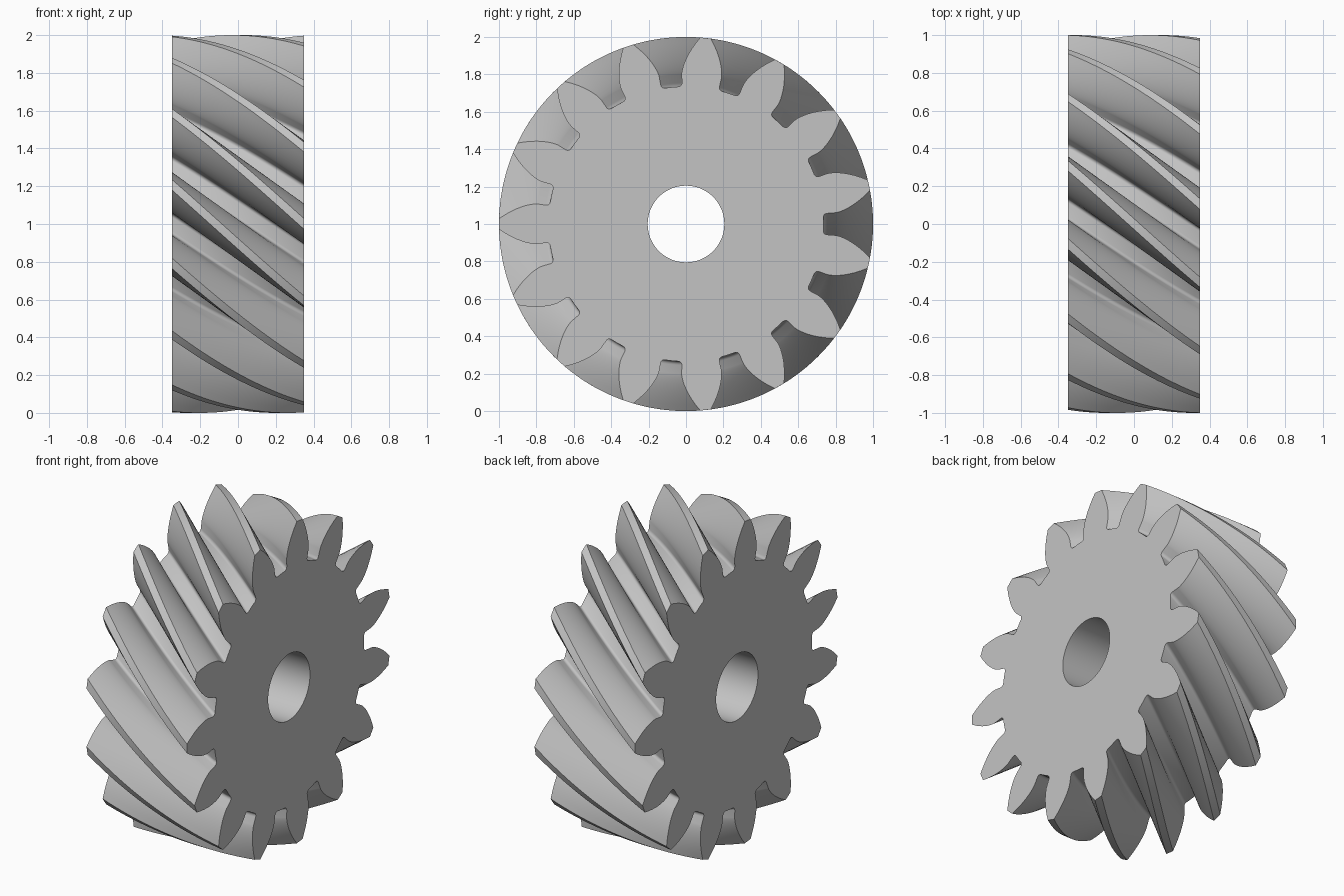
import bpy, bmesh
from math import pi, sin, cos, tan, acos, asin, sqrt, atan2, hypot, radians

cube = bpy.data.objects.get("Cube")
if cube:
    bpy.data.objects.remove(cube)

# Gear proportions
TEETH = 15
HALF_WIDTH = 0.35
TWIST = radians(36)
TIP, BORE = 1.0, 0.205
MODULE = 2 * TIP / (TEETH + 2)
PITCH = MODULE * TEETH / 2
ROOT = PITCH - 1.25 * MODULE
PRESSURE = radians(24.8)
BASE = PITCH * cos(PRESSURE)
FILLET = 0.02
SLICES, FLANK, ARC, BORE_SIDES = 28, 9, 5, 64


def involute(angle):
    return tan(angle) - angle


def half_tooth():
    """Polar points (radius, angle from gap centre), gap floor to tooth tip."""
    half_pitch = pi / TEETH
    base_half = half_pitch / 2 + involute(PRESSURE)
    wall = half_pitch - base_half
    centre_r = ROOT + FILLET
    centre_a = wall - asin(FILLET / centre_r)
    points = [(ROOT, 0.0)]
    # rounded corner between gap floor and tooth wall
    for i in range(ARC + 1):
        a = centre_a + pi + (wall - pi / 2 - centre_a) * i / ARC
        u = centre_r * cos(centre_a) + FILLET * cos(a)
        v = centre_r * sin(centre_a) + FILLET * sin(a)
        points.append((hypot(u, v), atan2(v, u)))
    # involute flank, spaced closer near its start
    for i in range(FLANK + 1):
        r = BASE + (TIP - BASE) * (i / FLANK) ** 1.5
        points.append((r, wall + involute(acos(min(1, BASE / r)))))
    points.append((TIP, half_pitch))
    return points


def gear_outline():
    half = half_tooth()
    step = 2 * pi / TEETH
    tooth = half + [(r, step - a) for r, a in half[-2:0:-1]]
    start = pi - step / 2  # puts one tooth on the front at the right face
    return [(r, start + k * step + a) for k in range(TEETH) for r, a in tooth]


def sweep(bm, outline, twist, slices):
    """Skin an outline along x with a twist; return its two end loops."""
    rings = []
    for s in range(slices + 1):
        t = s / slices
        x, turn = HALF_WIDTH * (2 * t - 1), twist * (t - 1)
        rings.append([bm.verts.new((x, r * cos(a + turn), 1 + r * sin(a + turn)))
                      for r, a in outline])
    n = len(outline)
    for low, high in zip(rings, rings[1:]):
        for i in range(n):
            j = (i + 1) % n
            bm.faces.new((low[i], low[j], high[j], high[i]))
    return [[bm.edges.get((ring[i], ring[(i + 1) % n])) for i in range(n)]
            for ring in (rings[0], rings[-1])]


# Toothed body with a straight bore and flat end faces
bm = bmesh.new()
teeth_ends = sweep(bm, gear_outline(), TWIST, SLICES)
bore = [(BORE, 2 * pi * i / BORE_SIDES) for i in range(BORE_SIDES)]
bore_ends = sweep(bm, bore, 0, 1)
for outer, inner in zip(teeth_ends, bore_ends):
    bmesh.ops.triangle_fill(bm, edges=outer + inner, use_beauty=True)
bmesh.ops.recalc_face_normals(bm, faces=bm.faces)

mesh = bpy.data.meshes.new("helical_gear")
bm.to_mesh(mesh)
bm.free()
gear = bpy.data.objects.new("helical_gear", mesh)
bpy.context.collection.objects.link(gear)

# Plain grey metal
grey = bpy.data.materials.new("light_grey")
grey.use_nodes = True
colour = (0.55, 0.55, 0.55, 1)
grey.diffuse_color = colour
grey.node_tree.nodes["Principled BSDF"].inputs["Base Color"].default_value = colour
mesh.materials.append(grey)

# Smooth flanks, crisp tip and end edges
bpy.ops.object.select_all(action="DESELECT")
gear.select_set(True)
bpy.context.view_layer.objects.active = gear
bpy.ops.object.shade_smooth_by_angle(angle=radians(30))
